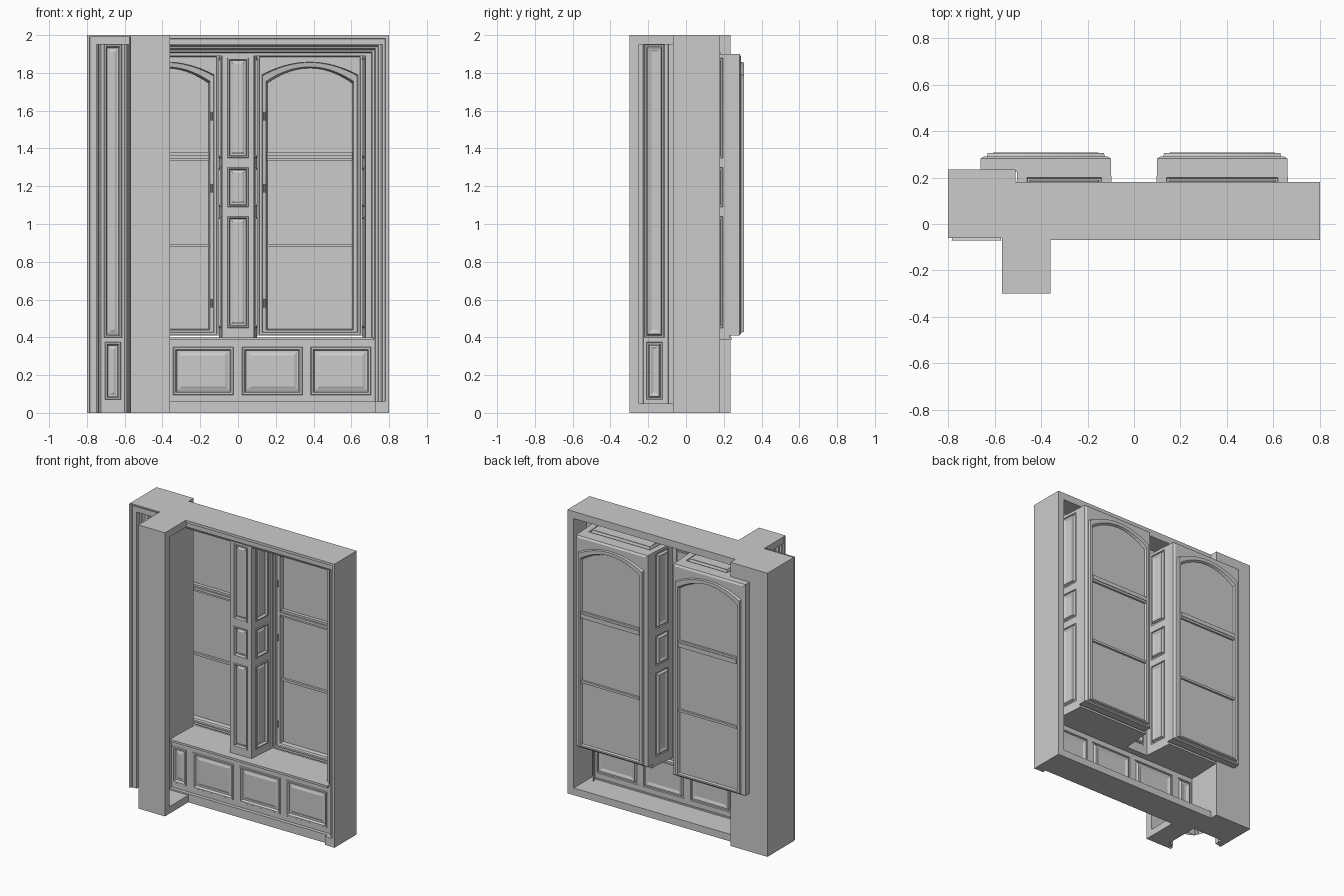
import bpy, bmesh, math
from mathutils import Vector as V

if "Cube" in bpy.data.objects:
    bpy.data.objects.remove(bpy.data.objects["Cube"])

X, Y, Z = V((1, 0, 0)), V((0, 1, 0)), V((0, 0, 1))


def finish(name, bm):
    bmesh.ops.remove_doubles(bm, verts=bm.verts, dist=1e-5)
    bmesh.ops.recalc_face_normals(bm, faces=bm.faces)
    me = bpy.data.meshes.new(name)
    bm.to_mesh(me)
    bm.free()
    ob = bpy.data.objects.new(name, me)
    bpy.context.collection.objects.link(ob)
    return ob


def box(name, x0, x1, y0, y1, z0, z1):
    bm = bmesh.new()
    bmesh.ops.create_cube(bm, size=1)
    for v in bm.verts:
        v.co = V(((x0, x1)[v.co.x > 0], (y0, y1)[v.co.y > 0], (z0, z1)[v.co.z > 0]))
    return finish(name, bm)


def loops(bm, frame, rings, closed=True, fill=True):
    """Bridge successive outlines; each ring is (2D points, height) in the frame."""
    o, u, v, n = frame
    rows = [[bm.verts.new(o + u * a + v * b + n * h) for a, b in pts] for pts, h in rings]
    for r, s in zip(rows, rows[1:]):
        k = len(r)
        for i in range(k if closed else k - 1):
            j = (i + 1) % k
            bm.faces.new((r[i], r[j], s[j], s[i]))
    if fill:
        bm.faces.new(rows[-1])


def rect(a0, a1, b0, b1, i):
    return [(a0 + i, b0 + i), (a1 - i, b0 + i), (a1 - i, b1 - i), (a0 + i, b1 - i)]


PANEL = [(0, 0), (.003, .006), (.011, .006), (.017, -.010), (.025, -.010), (.038, -.004)]


def panelled(name, frame, a0, a1, b0, b1, rects, scale=1):
    """Flat sheet with moulded panels let into it."""
    bm = bmesh.new()
    us = sorted({a0, a1, *[c for r in rects for c in r[:2]]})
    vs = sorted({b0, b1, *[c for r in rects for c in r[2:]]})
    for p, q in zip(us, us[1:]):
        for s, t in zip(vs, vs[1:]):
            m, k = (p + q) / 2, (s + t) / 2
            if not any(r[0] < m < r[1] and r[2] < k < r[3] for r in rects):
                loops(bm, frame, [(rect(p, q, s, t, 0), 0)])
    for r in rects:
        loops(bm, frame, [(rect(*r, i * scale), h) for i, h in PANEL])
    return finish(name, bm)


def casing(name, frame, outline, profile):
    bm = bmesh.new()
    loops(bm, frame, [(outline(i), h) for i, h in profile], closed=False, fill=False)
    return finish(name, bm)


def front(y, sx=1):
    return (V((0, y, 0)), X * sx, Z, -Y)


# outer shell of the main wall, open at the back
box("wall_top", -.8, .8, -.06, .18, 1.95, 2)
box("wall_base", -.51, .8, -.04, .18, 0, .05)
box("wall_right_end", .75, .8, -.04, .18, 0, 1.95)

# casing round the main opening
STEPS = [(0, -.06), (0, .07), (.018, .07), (.022, .06), (.035, .056), (.042, .044), (.055, .04),
         (.060, .025), (.072, .02), (.078, .008), (.09, .004), (.095, -.03)]
casing("main_casing", front(0), lambda i: [(-.51, 2 - i), (.8 - i, 2 - i), (.8 - i, 0)],
       [(i, h - .002) for i, h in STEPS])
box("casing_plinth", .725, .798, -.066, -.02, 0, .06)

# front boards: mullion, header, stile
TIERS = [(.45, 1.04), (1.09, 1.30), (1.35, 1.88)]
panelled("mullion_front", front(.03), -.085, .085, .4, 1.92,
         [(-.055, .055, b, t) for b, t in TIERS], .8)
box("header_board", -.51, .75, .025, .04, 1.89, 1.955)
box("right_stile", .675, .76, .025, .04, .38, 1.92)

# bench front and seat edge
panelled("bench_front", front(-.015), -.51, .74, 0, .395,
         [(-.50, -.39, .095, .35)] + [(c - .16, c + .16, .095, .35) for c in (-.183, .182, .545)], 1.2)
box("bench_plinth", -.51, .73, -.04, -.01, 0, .06)
box("seat_edge", -.51, .72, -.03, .03, .385, .40)

ARCH = 18


def arch(i, top, rise):
    """Rectangle outline of a window with a curved head."""
    l, r, b = .10 + i, .66 - i, .41 + i * .6
    pts = [(l, b), (r, b)]
    for k in range(ARCH + 1):
        t = 1 - 2 * k / ARCH
        pts.append((.38 + t * (r - .38), top + rise * (1 - t * t)))
    return pts


def taper(ob, sx):
    for v in ob.data.vertices:
        f = (v.co.y - .03) / .2
        v.co.x = .38 * sx + (v.co.x - .38 * sx) * (1 - .05 * f)


# two window bays
for side, sx in (("right", 1), ("left", -1)):
    for part, xa, xb in (("inner", .085, .10), ("outer", .675, .66)):
        if (side, part) == ("left", "outer"):
            continue  # the pillar side closes this bay
        d = V(((xb - xa) * sx, .20, 0))
        L = d.length
        u = d / L
        n = V((u.y, -u.x, 0)) * (sx if part == "inner" else -sx)
        panelled(f"{side}_{part}_reveal", (V((xa * sx, .03, 0)), u, Z, n), 0, L, .39, 1.90,
                 [(.04, L - .035, b, t) for b, t in TIERS])
    far = .675 if sx > 0 else .51
    taper(panelled(f"{side}_soffit", (V((0, 0, 1.9)), X * sx, Y, -Z), .085, far, .03, .23,
                   [(.13, far - .045, .065, .20)]), sx)
    xs = sorted((.085 * sx, far * sx))
    taper(box(f"{side}_seat", *xs, .03, .24, .385, .40), sx)

    # window frame: room side and outer side, each ending at the pane
    bm = bmesh.new()
    room = [(0, 1.90, 0, -.225), (.012, 1.888, 0, -.225), (.014, 1.884, 0, -.24),
            (.026, 1.79, .067, -.24), (.030, 1.785, .07, -.25), (.048, 1.755, .077, -.255),
            (.055, 1.745, .08, -.284)]
    outer = [(0, 1.90, 0, -.225), (0, 1.90, 0, -.282), (.012, 1.888, 0, -.29),
             (.026, 1.79, .067, -.29), (.030, 1.785, .07, -.306), (.048, 1.755, .077, -.306),
             (.055, 1.745, .08, -.29)]
    for side_rings in (room, outer):
        loops(bm, front(0, sx), [(arch(i, t, r), h) for i, t, r, h in side_rings])
    finish(f"{side}_window_frame", bm)
    xs = sorted((.153 * sx, .607 * sx))
    box(f"{side}_transom", *xs, .26, .304, 1.333, 1.38)
    box(f"{side}_transom_bead", *xs, .25, .308, 1.348, 1.366)
    box(f"{side}_glazing_bar", *xs, .268, .304, .878, .894)
    for z in (.58, 1.19, 1.57):
        bm = bmesh.new()
        bmesh.ops.create_cone(bm, cap_ends=True, segments=10, radius1=.006, radius2=.006, depth=.045)
        bmesh.ops.translate(bm, verts=bm.verts, vec=V((.14 * sx, .242, z)))
        finish(f"{side}_hinge", bm)

# left pillar: end wall, back, caps, inner side towards the bay
TALL, SHORT = (.40, 1.95), (.07, .375)
box("pillar_end", -.8, -.75, -.06, .235, 0, 2)
box("pillar_back", -.75, -.51, .18, .235, 0, 2)
box("pillar_cap", -.8, -.51, -.06, .235, 1.96, 2)
box("pillar_foot", -.8, -.51, .0, .235, 0, .05)
panelled("pillar_front", front(0), -.79, -.51, 0, 1.99,
         [(-.71, -.615, *TALL), (-.705, -.62, *SHORT)])

# one panelled wall serves the pier's left face and the bay's left side
panelled("pier_side_wall", (V((-.51, 0, 0)), Y, Z, -X), -.30, .235, 0, 1.99,
         [(-.22, -.115, *TALL), (-.21, -.125, *SHORT)])

# narrow casings on the pillar front and the pier's left face
NARROW = [(i * .62, h) for i, h in STEPS[1:-1]]


def surround(edge, inner):
    return lambda i: [(edge + i * 1.3, 0), (edge + i * 1.3, 2 - i * .8),
                      (inner - i * .6, 2 - i * .8), (inner - i * .6, 0)]


casing("pillar_casing", front(0), surround(-.8, -.565), NARROW + [(.058, 0)])
casing("pier_casing", (V((-.505, 0, 0)), Y, Z, -X), surround(-.30, -.06),
       [(0, 0)] + [(i, h * .9) for i, h in NARROW] + [(.058, -.005)])

# projecting pier: front board and caps, open on the right side
box("pier_front", -.545, -.36, -.30, -.25, 0, 2)
box("pier_cap", -.565, -.36, -.30, -.055, 1.95, 2)
box("pier_foot", -.51, -.36, -.30, -.04, 0, .05)
